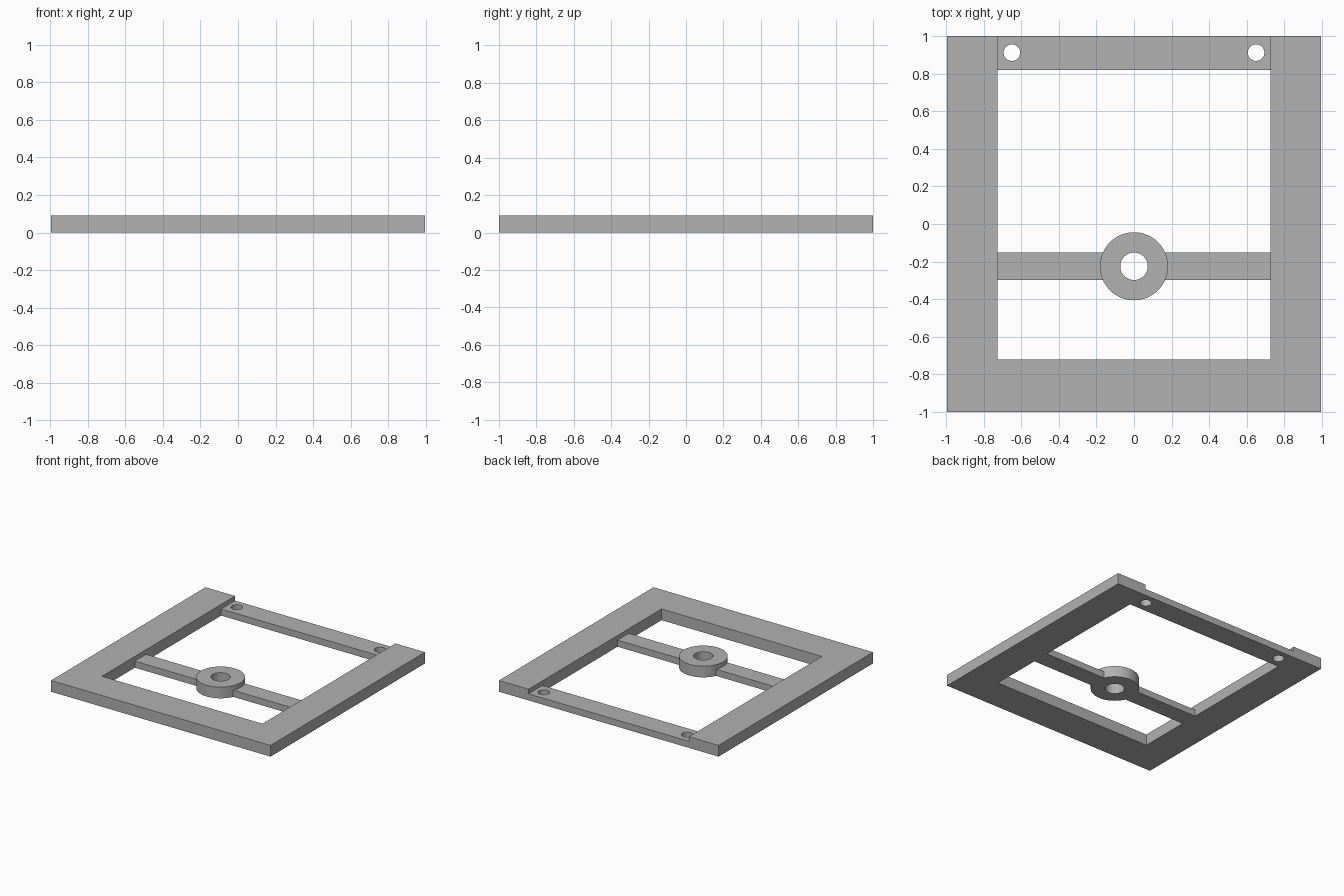
import bpy
import bmesh
import math

cube = bpy.data.objects.get("Cube")
if cube:
    bpy.data.objects.remove(cube, do_unlink=True)

# Main dimensions
HALF_X, HALF_Y = 0.995, 1.0
INNER_X = 0.727
FRONT_INNER_Y = -0.722
BACK_BAR_Y = 0.82
FULL_H, BAR_H = 0.092, 0.054
HUB_Y, HUB_R, BORE_R = -0.225, 0.181, 0.073
HOLE_X, HOLE_Y, HOLE_R = 0.65, 0.912, 0.044

grey = bpy.data.materials.new("mid grey")
grey.use_nodes = True
colour = (0.445, 0.445, 0.445, 1.0)
grey.diffuse_color = colour
grey.node_tree.nodes["Principled BSDF"].inputs["Base Color"].default_value = colour


def prism(name, outline, z0, z1):
    """Extrude a counter-clockwise outline from z0 to z1."""
    bm = bmesh.new()
    face = bm.faces.new([bm.verts.new((x, y, z0)) for x, y in outline])
    ext = bmesh.ops.extrude_face_region(bm, geom=[face])
    verts = [v for v in ext["geom"] if isinstance(v, bmesh.types.BMVert)]
    bmesh.ops.translate(bm, verts=verts, vec=(0, 0, z1 - z0))
    bmesh.ops.recalc_face_normals(bm, faces=bm.faces)
    mesh = bpy.data.meshes.new(name)
    bm.to_mesh(mesh)
    bm.free()
    mesh.materials.append(grey)
    obj = bpy.data.objects.new(name, mesh)
    bpy.context.collection.objects.link(obj)
    return obj


def rect(x0, x1, y0, y1):
    return [(x0, y0), (x1, y0), (x1, y1), (x0, y1)]


def circle(cx, cy, r, n=64):
    steps = [2 * math.pi * i / n for i in range(n)]
    return [(cx + r * math.cos(a), cy + r * math.sin(a)) for a in steps]


def select_only(obj):
    bpy.ops.object.select_all(action="DESELECT")
    obj.select_set(True)
    bpy.context.view_layer.objects.active = obj


def combine(obj, tool, operation):
    """Apply a boolean and discard the tool."""
    tool.hide_render = True
    mod = obj.modifiers.new(operation.lower(), "BOOLEAN")
    mod.operation, mod.object, mod.solver = operation, tool, "EXACT"
    select_only(obj)
    bpy.ops.object.modifier_apply(modifier=mod.name)
    bpy.data.objects.remove(tool, do_unlink=True)


# U-shaped outer frame, open at the back
right_half = [(HALF_X, -HALF_Y), (HALF_X, HALF_Y), (INNER_X, HALF_Y), (INNER_X, FRONT_INNER_Y)]
left_half = [(-x, y) for x, y in reversed(right_half)]
prism("outer_frame", right_half + left_half, 0, FULL_H)

# Lower back bar with two screw holes
back_bar = prism("back_bar", rect(-INNER_X, INNER_X, BACK_BAR_Y, HALF_Y), 0, BAR_H)
for side in (-1, 1):
    drill = prism("hole_cutter", circle(side * HOLE_X, HOLE_Y, HOLE_R, 48), -0.1, 0.2)
    combine(back_bar, drill, "DIFFERENCE")

# Lower crossbar joined to a full-height hub with a bore
crossbar = prism("crossbar_with_hub",
                 rect(-INNER_X, INNER_X, HUB_Y - BORE_R, HUB_Y + BORE_R), 0, BAR_H)
combine(crossbar, prism("hub", circle(0, HUB_Y, HUB_R), 0, FULL_H), "UNION")
combine(crossbar, prism("bore_cutter", circle(0, HUB_Y, BORE_R), -0.1, 0.2), "DIFFERENCE")

# Smooth round walls, crisp edges
for part in (back_bar, crossbar):
    select_only(part)
    bpy.ops.object.shade_smooth_by_angle(angle=math.radians(30))
